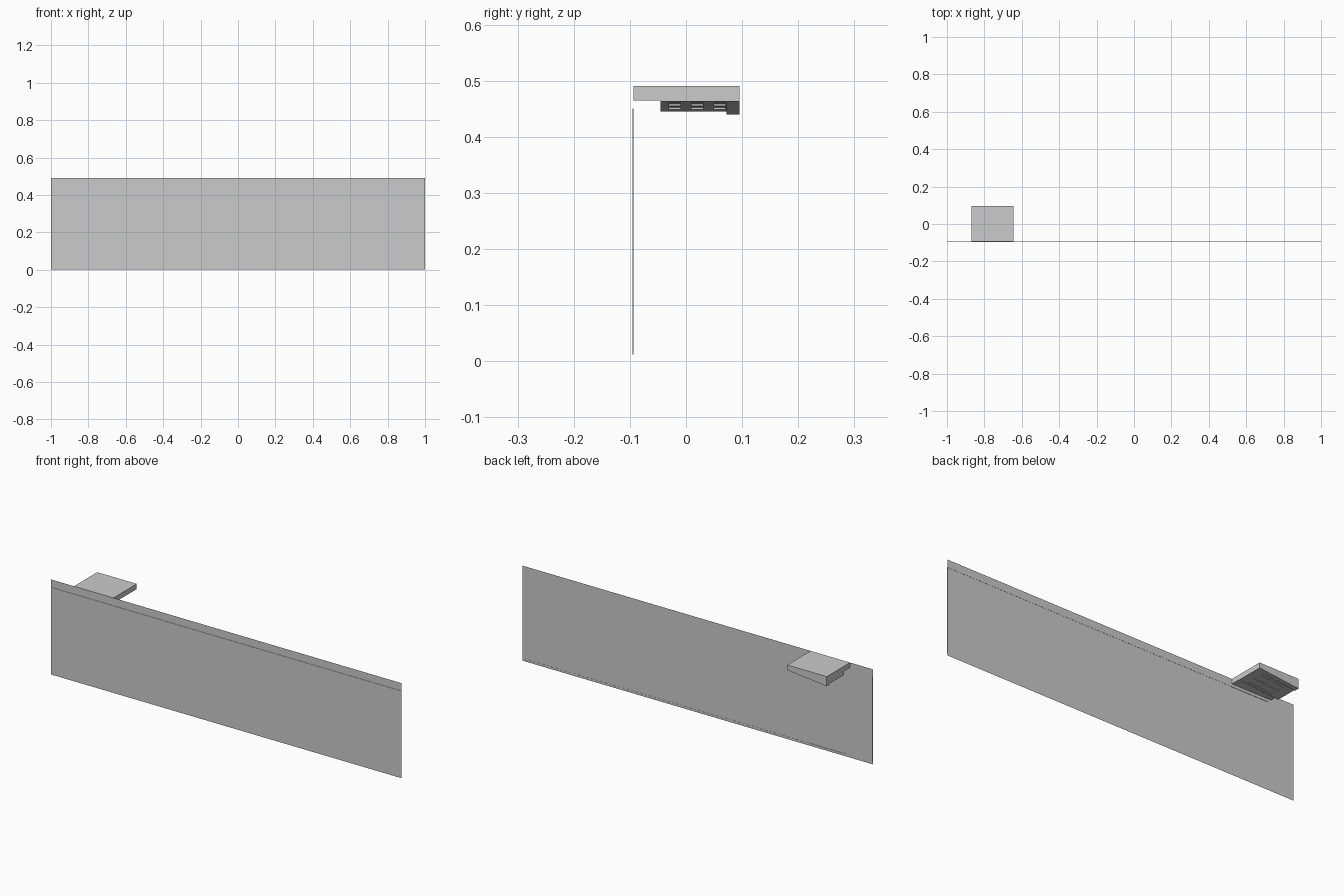
import bpy
import bmesh

cube = bpy.data.objects.get("Cube")
if cube:
    bpy.data.objects.remove(cube, do_unlink=True)

FRONT, REAR = -0.0957, -0.094      # depth of the pressed panel and its rim
LOW, HIGH, TOP = 0.012, 0.45, 0.49
X0, X1 = -0.87, -0.645             # shelf width
BACK = 0.0957


def finish(name, bm):
    mesh = bpy.data.meshes.new(name)
    bm.to_mesh(mesh)
    bm.free()
    obj = bpy.data.objects.new(name, mesh)
    bpy.context.collection.objects.link(obj)
    return obj


def prism(name, profile, axis, start, end):
    """Extrude a closed profile along the x or y axis."""
    bm = bmesh.new()
    if axis == "x":
        verts = [bm.verts.new((start, a, b)) for a, b in profile]
        shift = (end - start, 0, 0)
    else:
        verts = [bm.verts.new((a, start, b)) for a, b in profile]
        shift = (0, end - start, 0)
    face = bm.faces.new(verts)
    ext = bmesh.ops.extrude_face_region(bm, geom=[face], use_keep_orig=True)
    moved = [v for v in ext["geom"] if isinstance(v, bmesh.types.BMVert)]
    bmesh.ops.translate(bm, verts=moved, vec=shift)
    bmesh.ops.recalc_face_normals(bm, faces=bm.faces)
    return finish(name, bm)


def box(name, x, y, z):
    profile = [(y[0], z[0]), (y[1], z[0]), (y[1], z[1]), (y[0], z[1])]
    return prism(name, profile, "x", *x)


# Thin wall sheet: rim strips at top and bottom, pressed panel between
bm = bmesh.new()
section = [(REAR, 0), (REAR, LOW), (FRONT, LOW),
           (FRONT, HIGH), (REAR, HIGH), (REAR, TOP)]
rows = [[bm.verts.new((x, y, z)) for y, z in section] for x in (-1, 1)]
for i in range(len(section) - 1):
    bm.faces.new((rows[0][i], rows[1][i], rows[1][i + 1], rows[0][i + 1]))
for row in rows:
    bm.faces.new(row[1:5])
bmesh.ops.recalc_face_normals(bm, faces=bm.faces)
finish("wall_panel", bm)

# Rear liner and end filler inside the pressed panel
box("rear_liner", (X1, 0.999), (-0.0953, -0.0948), (LOW, HIGH))
box("end_filler", (-0.999, -0.85), (-0.0953, REAR), (LOW, HIGH))

# Flat shelf slab
box("shelf", (X0, X1), (REAR, BACK), (0.465, TOP))


# Wedge under the shelf, sloping down towards one end
def wedge(name, depth, y0, y1):
    return prism(name, [(X0, 0.465), (X0, depth), (X1, 0.463), (X1, 0.465)],
                 "y", y0, y1)


base = wedge("shelf_wedge", 0.445, -0.045, 0.072)
wedge("shelf_back_lip", 0.44, 0.072, BACK)


# Shallow pockets along the sloping underside
def slope_z(x):
    return 0.463 - 0.018 * (X1 - x) / (X1 - X0)


for x0, x1 in ((-0.82, -0.76), (-0.745, -0.683)):
    for y in (-0.02, 0.02, 0.06):
        profile = [(x0, 0.43), (x1, 0.43),
                   (x1, slope_z(x1) + 0.003), (x0, slope_z(x0) + 0.003)]
        cutter = prism("pocket_cutter", profile, "y", y - 0.01, y + 0.01)
        cutter.hide_render = True
        cutter.hide_set(True)
        cutter.display_type = "WIRE"
        cut = base.modifiers.new("pocket", "BOOLEAN")
        cut.operation = "DIFFERENCE"
        cut.solver = "EXACT"
        cut.object = cutter
